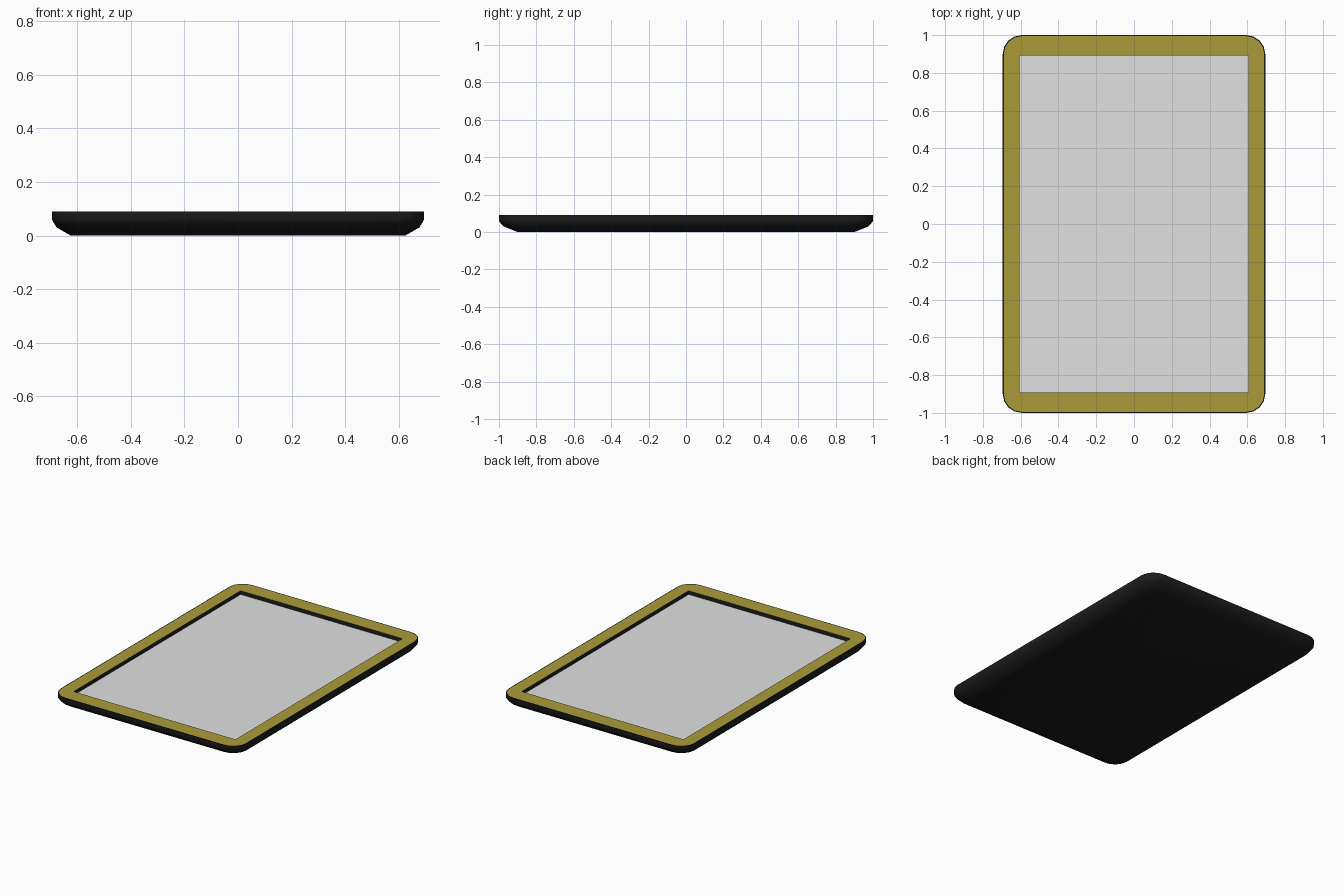
import bpy, bmesh, math

if "Cube" in bpy.data.objects:
    bpy.data.objects.remove(bpy.data.objects["Cube"])

HX, HY, TOP = 0.695, 1.0, 0.09        # half width, half length, height
IX, IY, DEPTH = 0.605, 0.892, 0.025   # screen opening and recess depth
RADIUS, STEPS = 0.10, 4


def material(name, rgb):
    m = bpy.data.materials.new(name)
    m.diffuse_color = (*rgb, 1)
    m.use_nodes = True
    m.node_tree.nodes["Principled BSDF"].inputs["Base Color"].default_value = m.diffuse_color
    return m


black = material("black plastic", (0.012, 0.012, 0.012))
olive = material("olive bezel", (0.40, 0.33, 0.04))
grey = material("light grey screen", (0.75, 0.75, 0.75))


def rounded(hx, hy, r, z):
    """Rounded rectangle, counter-clockwise, STEPS + 1 points per corner."""
    pts = []
    for i, (sx, sy) in enumerate(((1, 1), (-1, 1), (-1, -1), (1, -1))):
        for k in range(STEPS + 1):
            a = math.radians(90 * (i + k / STEPS))
            pts.append((sx * (hx - r) + r * math.cos(a),
                        sy * (hy - r) + r * math.sin(a), z))
    return pts


def rectangle(z):
    """Opening corners, repeated so they pair with the rounded outline."""
    return [(sx * IX, sy * IY, z)
            for sx, sy in ((1, 1), (-1, 1), (-1, -1), (1, -1)) for _ in range(STEPS + 1)]


def build(name, loops, mat, cap_first=False, smooth=45):
    """Skin a stack of matching loops, optionally closing the first."""
    bm = bmesh.new()
    rings = [[bm.verts.new(p) for p in loop] for loop in loops]
    if cap_first:
        bm.faces.new(rings[0][::-1])
    for a, b in zip(rings, rings[1:]):
        n = len(a)
        for i in range(n):
            j = (i + 1) % n
            bm.faces.new((a[i], a[j], b[j], b[i]))
    bmesh.ops.remove_doubles(bm, verts=bm.verts, dist=1e-5)
    me = bpy.data.meshes.new(name)
    bm.to_mesh(me)
    bm.free()
    ob = bpy.data.objects.new(name, me)
    bpy.context.collection.objects.link(ob)
    me.materials.append(mat)
    bpy.ops.object.select_all(action='DESELECT')
    ob.select_set(True)
    bpy.context.view_layer.objects.active = ob
    bpy.ops.object.shade_smooth_by_angle(angle=math.radians(smooth))
    return ob


# Back shell with tapered underside and thin rim
profile = [(0.90, 0.0), (0.975, 0.03), (0.995, 0.052), (1.0, 0.06), (1.0, TOP)]
shell = [rounded(HX * s, HY * s, RADIUS * s, z) for s, z in profile]
edge = rounded(HX - 0.006, HY - 0.006, RADIUS - 0.006, TOP)
build("back_shell", shell + [edge], black, cap_first=True)

# Flat bezel around the opening
build("bezel", [edge, rectangle(TOP)], olive)

# Dark walls of the screen recess
build("recess_walls", [rectangle(TOP), rectangle(TOP - DEPTH)], black)

# Screen panel at the bottom of the recess
me = bpy.data.meshes.new("screen")
me.from_pydata(rectangle(TOP - DEPTH)[::STEPS + 1], [], [(0, 1, 2, 3)])
me.materials.append(grey)
bpy.context.collection.objects.link(bpy.data.objects.new("screen", me))
